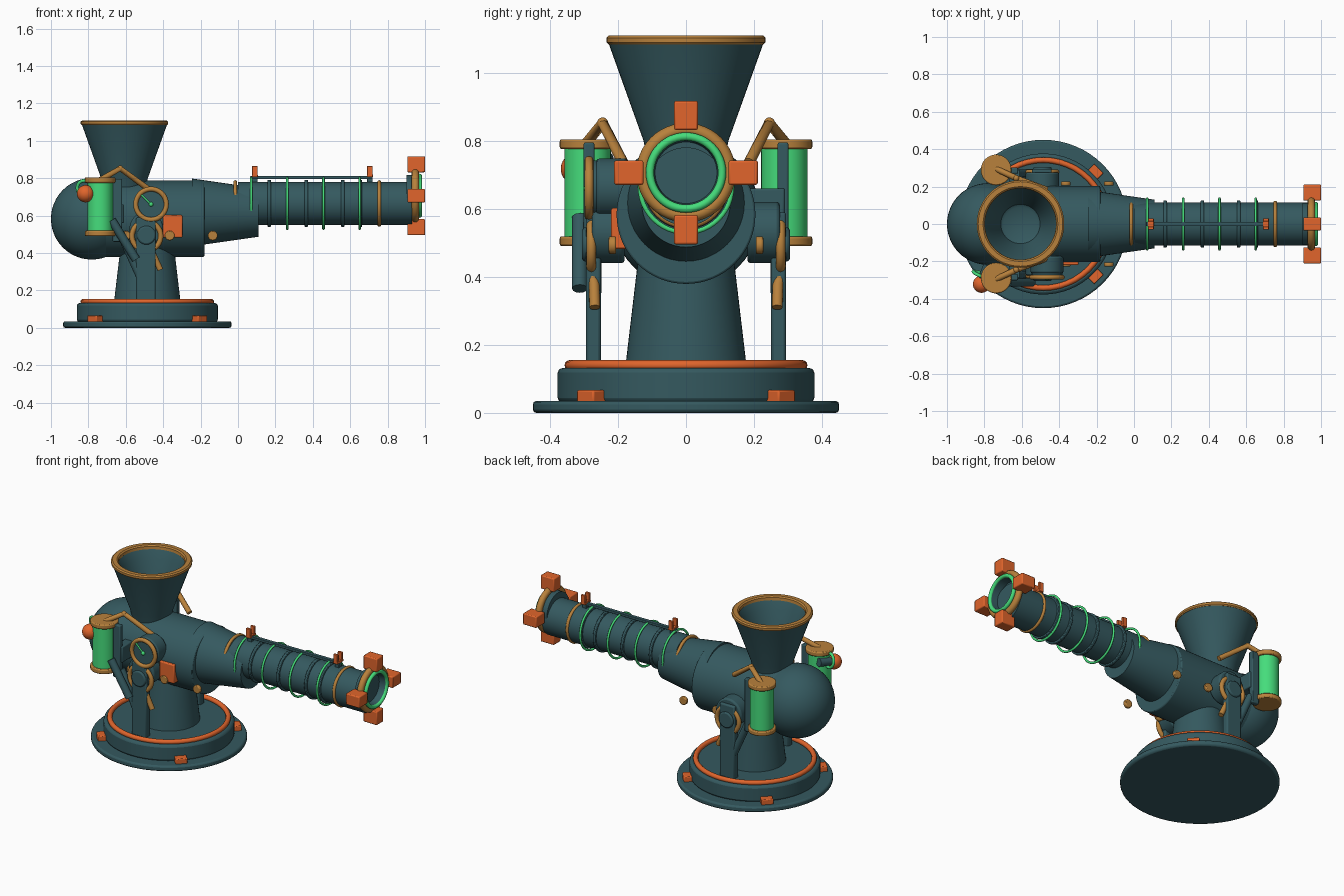
import bpy, math
from mathutils import Vector

if "Cube" in bpy.data.objects:
    bpy.data.objects.remove(bpy.data.objects["Cube"])


def material(name, rgb):
    m = bpy.data.materials.new(name)
    m.diffuse_color = (*rgb, 1)
    m.use_nodes = True
    m.node_tree.nodes["Principled BSDF"].inputs["Base Color"].default_value = m.diffuse_color
    return m


TEAL = material("dark_teal", (0.035, 0.10, 0.115))
GOLD = material("brass", (0.48, 0.22, 0.045))
ORANGE = material("orange", (0.75, 0.13, 0.025))
GREEN = material("green", (0.06, 0.72, 0.20))
X, Y, Z = Vector((1, 0, 0)), Vector((0, 1, 0)), Vector((0, 0, 1))


def finish(name, mat, bevel=0):
    o = bpy.context.object
    o.name = name
    o.data.materials.append(mat)
    if bevel:
        b = o.modifiers.new("bevel", 'BEVEL')
        b.width, b.segments, b.limit_method = bevel, 2, 'ANGLE'
    bpy.ops.object.shade_smooth_by_angle(angle=math.radians(35))
    return o


def turn(axis):
    return Z.rotation_difference(Vector(axis)).to_euler()


def cone(name, mat, a, b, r1, r2=None, bevel=0, n=48):
    a, b = Vector(a), Vector(b)
    bpy.ops.mesh.primitive_cone_add(vertices=n, radius1=r1, radius2=r1 if r2 is None else r2,
                                    depth=(b - a).length, location=(a + b) / 2, rotation=turn(b - a))
    return finish(name, mat, bevel)


def ring(name, mat, c, axis, R, r):
    bpy.ops.mesh.primitive_torus_add(location=c, rotation=turn(axis), major_radius=R, minor_radius=r,
                                     major_segments=48, minor_segments=12)
    return finish(name, mat)


def box(name, mat, lo, hi, bevel=0.006, rot=0):
    lo, hi = Vector(lo), Vector(hi)
    bpy.ops.mesh.primitive_cube_add(size=1, location=(lo + hi) / 2, rotation=(0, 0, rot))
    bpy.context.object.scale = hi - lo
    bpy.ops.object.transform_apply(location=False, rotation=False, scale=True)
    return finish(name, mat, bevel)


def ball(name, mat, c, r):
    bpy.ops.mesh.primitive_uv_sphere_add(segments=48, ring_count=24, radius=r, location=c)
    return finish(name, mat)


def lathe(name, mat, c, axis, profile, n=48):
    verts = [(r * math.cos(2 * math.pi * i / n), r * math.sin(2 * math.pi * i / n), z)
             for r, z in profile for i in range(n)]
    faces = [(j * n + i, j * n + (i + 1) % n, (j + 1) * n + (i + 1) % n, (j + 1) * n + i)
             for j in range(len(profile) - 1) for i in range(n)]
    faces.append(tuple((len(profile) - 1) * n + i for i in range(n)))
    me = bpy.data.meshes.new(name)
    me.from_pydata(verts, [], faces)
    o = bpy.data.objects.new(name, me)
    bpy.context.collection.objects.link(o)
    o.location, o.rotation_euler = c, turn(axis)
    bpy.ops.object.select_all(action='DESELECT')
    bpy.context.view_layer.objects.active = o
    o.select_set(True)
    return finish(name, mat)


def pipe(name, mat, pts, r):
    cu = bpy.data.curves.new(name, 'CURVE')
    cu.dimensions, cu.bevel_depth, cu.bevel_resolution, cu.use_fill_caps = '3D', r, 4, True
    s = cu.splines.new('POLY')
    s.points.add(len(pts) - 1)
    for p, q in zip(s.points, pts):
        p.co = (*q, 1)
    o = bpy.data.objects.new(name, cu)
    bpy.context.collection.objects.link(o)
    cu.materials.append(mat)


# Turntable base
BX = -0.485
cone("base_plate", TEAL, (BX, 0, 0), (BX, 0, 0.035), 0.45, bevel=0.01, n=64)
cone("turntable", TEAL, (BX, 0, 0.03), (BX, 0, 0.132), 0.377, bevel=0.014, n=64)
ring("turntable_ring", ORANGE, (BX, 0, 0.14), Z, 0.342, 0.015)
for k in range(4):
    t = math.pi / 4 + k * math.pi / 2
    x, y = BX + 0.39 * math.cos(t), 0.39 * math.sin(t)
    box("base_clamp", ORANGE, (x - 0.03, y - 0.035, 0.03), (x + 0.03, y + 0.035, 0.067), 0.005, t)
cone("pedestal", TEAL, (BX, 0, 0.12), (BX, 0, 0.5), 0.18, 0.135)

# Body and rear dome
cone("body", TEAL, (-0.78, 0, 0.583), (-0.18, 0, 0.583), 0.204, bevel=0.006, n=64)
ball("rear_dome", TEAL, (-0.782, 0, 0.583), 0.218)
cone("neck", TEAL, (-0.245, 0, 0.617), (0.11, 0, 0.617), 0.181, 0.130)

# Barrel with hollow muzzle
BZ, MZ = 0.665, 0.706
cone("barrel", TEAL, (0, 0, BZ), (0.93, 0, BZ), 0.115)
lathe("muzzle", TEAL, (0.9, 0, MZ), X, [(0.001, 0), (0.112, 0), (0.112, 0.075), (0.095, 0.075), (0.09, 0.02)])
ring("muzzle_collar", GOLD, (0.948, 0, MZ), X, 0.126, 0.02)
ring("muzzle_glow", GREEN, (0.972, 0, MZ), X, 0.106, 0.012)
for dy, dz in ((1, 0), (-1, 0), (0, 1), (0, -1)):
    c = Vector((0.9525, 0.168 * dy, MZ + 0.168 * dz))
    h = Vector((0.0475, 0.043 if dy else 0.035, 0.043 if dz else 0.036))
    box("muzzle_block", ORANGE, c - h, c + h)
for x in (0.07, 0.263, 0.457, 0.65):
    ring("coil", GREEN, (x, 0, BZ), X, 0.135, 0.007)
for x in (0.167, 0.365, 0.56, 0.655):
    cone("barrel_band", TEAL, (x - 0.009, 0, BZ), (x + 0.009, 0, BZ), 0.126, bevel=0.004)
for x in (-0.015, 0.755):
    ring("barrel_clamp", GOLD, (x, 0, BZ), X, 0.114, 0.01)

# Sight rail
box("sight_rail", TEAL, (0.065, -0.012, 0.795), (0.72, 0.012, 0.812), 0.003)
for x in (0.09, 0.705):
    box("rail_foot", TEAL, (x - 0.015, -0.015, 0.76), (x + 0.015, 0.015, 0.8), 0.003)
    box("sight_base", ORANGE, (x - 0.016, -0.03, 0.805), (x + 0.016, 0.03, 0.82), 0.003)
    for s in (-1, 1):
        box("sight_post", ORANGE, (x - 0.015, s * 0.022 - 0.008, 0.81), (x + 0.015, s * 0.022 + 0.008, 0.865), 0.003)

# Hopper
lathe("hopper", TEAL, (-0.607, 0, 0), Z,
      [(0.11, 0.73), (0.125, 0.80), (0.229, 1.09), (0.205, 1.10), (0.17, 1.04), (0.105, 0.84), (0.09, 0.83)])
lathe("hopper_rim", GOLD, (-0.607, 0, 0), Z,
      [(0.195, 1.083), (0.228, 1.083), (0.234, 1.089), (0.234, 1.102), (0.226, 1.109),
       (0.2, 1.109), (0.192, 1.102), (0.19, 1.085)])
hr = bpy.context.object.data
hr.polygons[len(hr.polygons) - 1].select = True
import bmesh
bm = bmesh.new()
bm.from_mesh(hr)
bmesh.ops.delete(bm, geom=[f for f in bm.faces if len(f.verts) > 4], context='FACES_ONLY')
bm.to_mesh(hr)
bm.free()

# Parts mirrored on both flanks
for s in (-1, 1):
    # Tank with caps, bracket and feed pipe
    tx, ty = -0.737, s * 0.289
    cone("tank", GREEN, (tx, ty, 0.5), (tx, ty, 0.79), 0.068)
    for z in (0.49, 0.775):
        cone("tank_cap", GOLD, (tx, ty, z), (tx, ty, z + 0.029), 0.082, bevel=0.006)
    box("tank_bracket", TEAL, (-0.67, s * 0.285 - 0.016, 0.46), (-0.62, s * 0.285 + 0.016, 0.795))
    box("bracket_arm", TEAL, (-0.665, s * 0.235 - 0.055, 0.56), (-0.61, s * 0.235 + 0.055, 0.66))
    bend = (-0.63, s * 0.245, 0.852)
    pipe("feed_pipe", GOLD, [(-0.737, s * 0.295, 0.79), bend, (-0.47, s * 0.185, 0.735)], 0.016)
    ball("pipe_elbow", GOLD, bend, 0.016)
    # Yoke post and trunnion
    box("yoke_post", TEAL, (-0.545, s * 0.272 - 0.022, 0.12), (-0.44, s * 0.272 + 0.022, 0.59), 0.008)
    cone("trunnion_drum", TEAL, (-0.49, s * 0.18, 0.53), (-0.49, s * 0.276, 0.53), 0.09, bevel=0.01)
    cone("trunnion_hub", TEAL, (-0.49, s * 0.25, 0.495), (-0.49, s * 0.305, 0.495), 0.05, bevel=0.008)
    ring("trunnion_ring", GOLD, (-0.49, s * 0.278, 0.49), Y, 0.077, 0.014)
    pipe("drain_pipe", GOLD, [(-0.465, s * 0.278, 0.42), (-0.445, s * 0.27, 0.375), (-0.415, s * 0.268, 0.31)], 0.016)
    pipe("yoke_brace", TEAL, [(-0.63, s * 0.27, 0.51), (-0.49, s * 0.272, 0.2)], 0.022)
    # Brass studs
    for x in (-0.60, -0.365, -0.135):
        cone("stud", GOLD, (x, s * 0.205, 0.493), (x, s * 0.227, 0.493), 0.026, bevel=0.005, n=24)

# Gauge on the front flank
gx, gz = -0.465, 0.66
cone("gauge_drum", TEAL, (gx, -0.17, gz), (gx, -0.265, gz), 0.088, bevel=0.012)
cone("gauge_face", TEAL, (gx, -0.26, gz), (gx, -0.285, gz), 0.082)
ring("gauge_bezel", GOLD, (gx, -0.285, gz), Y, 0.082, 0.013)
pipe("gauge_needle", GREEN, [(gx, -0.289, gz), (gx - 0.055, -0.289, gz + 0.055)], 0.005)
ball("gauge_pivot", GREEN, (gx, -0.289, gz), 0.012)

# Switch box, lever and rear knob
box("switch_box", ORANGE, (-0.40, -0.22, 0.482), (-0.297, -0.16, 0.602))
pipe("lever", TEAL, [(-0.675, -0.312, 0.575), (-0.545, -0.312, 0.365)], 0.023)
cone("knob_stem", TEAL, (-0.78, -0.22, 0.74), (-0.815, -0.31, 0.725), 0.025)
ring("knob_collar", GREEN, (-0.82, -0.27, 0.745), (-0.4, -1, -0.2), 0.042, 0.009)
ball("knob", ORANGE, (-0.815, -0.322, 0.717), 0.046)
